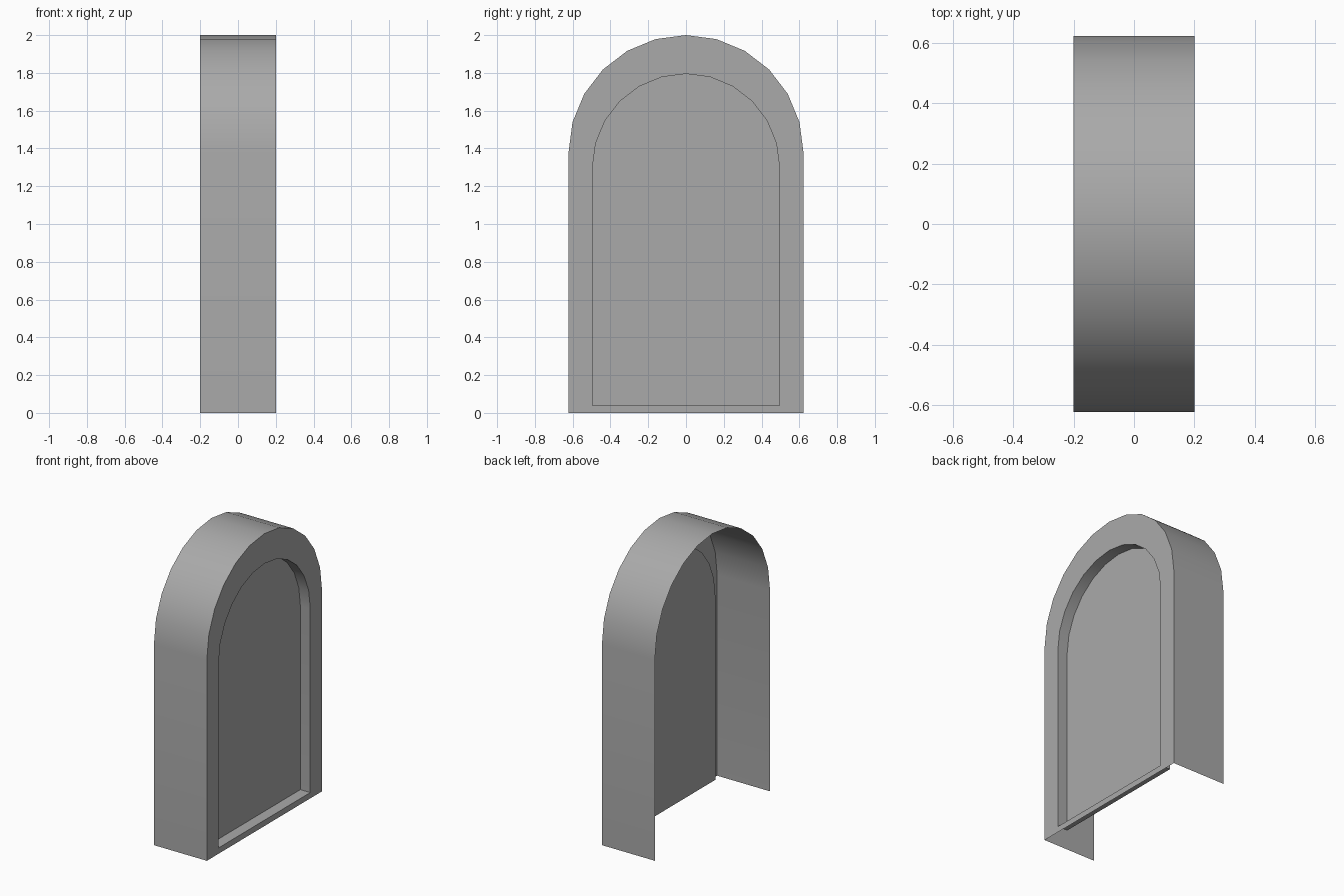
import bpy
import bmesh
from math import pi, cos, sin, radians

cube = bpy.data.objects.get("Cube")
if cube:
    bpy.data.objects.remove(cube)

DEPTH = 0.2       # half thickness of the slab
RECESS = 0.075    # how far the panel is set back
STEPS = 12        # sides of the round top

grey = bpy.data.materials.new("stone grey")
grey.use_nodes = True
colour = (0.4, 0.4, 0.4, 1)
grey.diffuse_color = colour
grey.node_tree.nodes["Principled BSDF"].inputs["Base Color"].default_value = colour


def arch(bm, x, radius, spring, base):
    """Ring of vertices: right foot, round top, left foot."""
    points = [(radius, base)]
    points += [(radius * cos(pi * i / STEPS), spring + radius * sin(pi * i / STEPS))
               for i in range(STEPS + 1)]
    points.append((-radius, base))
    return [bm.verts.new((x, y, z)) for y, z in points]


def bridge(bm, a, b, closed):
    """Quads between two matching rings."""
    n = len(a)
    for i in range(n if closed else n - 1):
        j = (i + 1) % n
        bm.faces.new((a[i], a[j], b[j], b[i]))


bm = bmesh.new()
back = arch(bm, -DEPTH, 0.622, 1.378, 0)
front = arch(bm, DEPTH, 0.622, 1.378, 0)
rim = arch(bm, DEPTH, 0.495, 1.3, 0.04)
inset = arch(bm, DEPTH - RECESS, 0.495, 1.3, 0.04)

bridge(bm, back, front, False)   # outer wall, open at back and base
bridge(bm, front, rim, True)     # flat frame
bridge(bm, rim, inset, True)     # recess wall
bm.faces.new(inset)              # recessed panel

mesh = bpy.data.meshes.new("arched_shell")
bm.to_mesh(mesh)
bm.free()
mesh.materials.append(grey)

shell = bpy.data.objects.new("arched_shell", mesh)
bpy.context.collection.objects.link(shell)
bpy.ops.object.select_all(action='DESELECT')
shell.select_set(True)
bpy.context.view_layer.objects.active = shell
bpy.ops.object.shade_smooth_by_angle(angle=radians(30))
